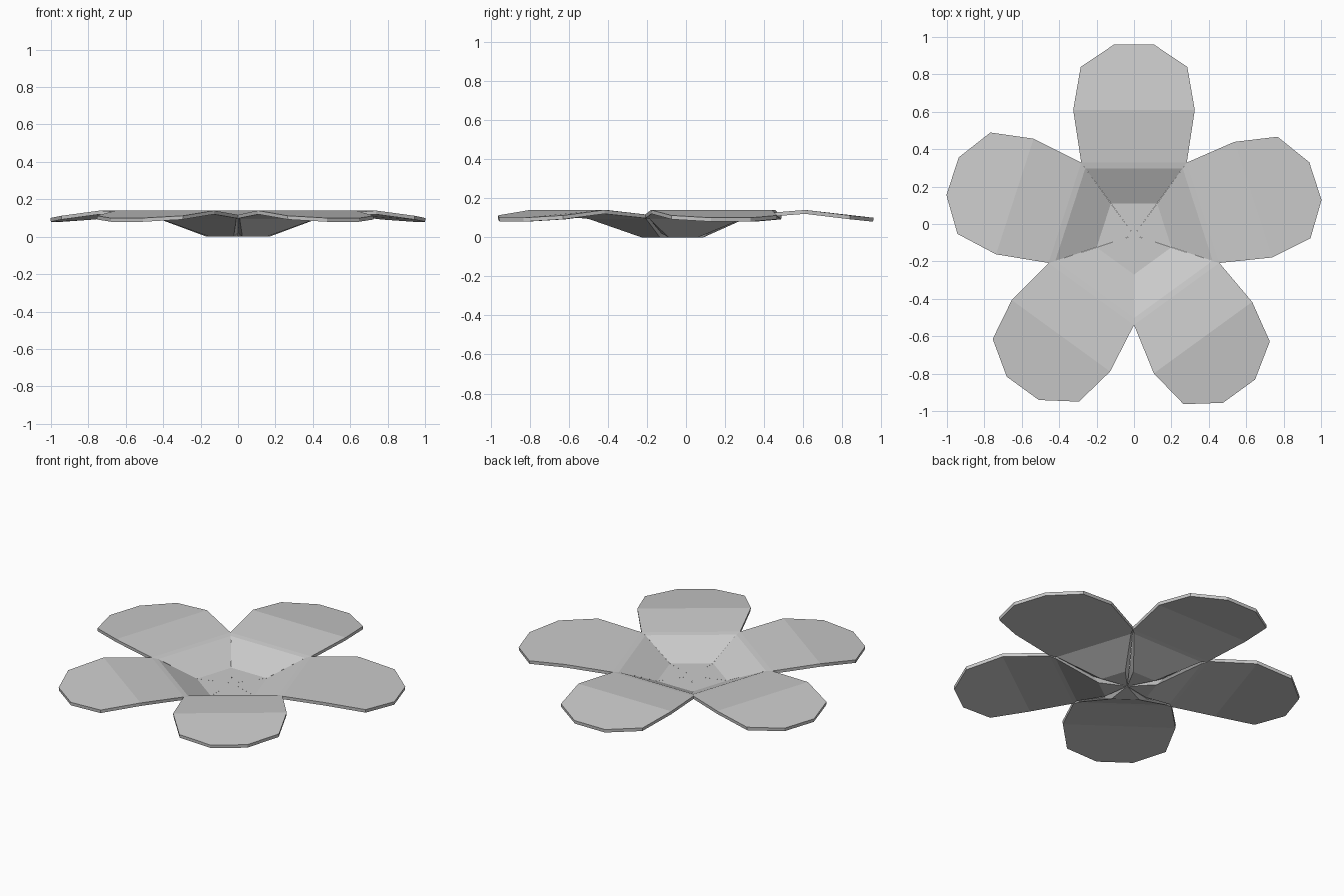
import bpy, bmesh
from math import radians, sin, cos

if "Cube" in bpy.data.objects:
    bpy.data.objects.remove(bpy.data.objects["Cube"])

# Petal rows: distance from centre, half width, height (upper and lower skins)
TOP = [(0, 0, .02), (.17, .123, .02), (.358, .26, .112), (.388, .282, .117),
       (.67, .325, .14), (.90, .285, .112), (1.02, .106, .10)]
BOTTOM = [(0, 0, 0), (.15, .08, 0), (.36, .25, .094), (.388, .281, .098),
          (.67, .323, .12), (.90, .283, .092), (1.018, .105, .08)]
CENTRE_Y = -.06


def petal(name, degrees, lean, scale):
    """One closed petal, from the flower centre to its bent tip."""
    a = radians(degrees)
    bm = bmesh.new()

    def vert(r, w, z, outer):
        if outer:                     # slight natural lean of the blade
            w += lean * r
            r *= scale
        return bm.verts.new((r * cos(a) - w * sin(a),
                             r * sin(a) + w * cos(a) + CENTRE_Y, z))

    def skin(rows):
        c = vert(*rows[0], False)
        left = [c] + [vert(r, w, z, i > 2) for i, (r, w, z) in enumerate(rows[1:])]
        right = [c] + [vert(r, -w, z, i > 2) for i, (r, w, z) in enumerate(rows[1:])]
        # floor, wall, inner blade, then the tip as one flat face
        bm.faces.new((c, right[1], left[1]))
        for i in range(1, 4):
            bm.faces.new((left[i], right[i], right[i + 1], left[i + 1]))
        bm.faces.new(right[4:] + left[:3:-1])
        return right + left[:0:-1]

    upper, lower = skin(TOP), skin(BOTTOM)
    # rim joining the two skins
    n = len(upper)
    for i in range(n):
        j = (i + 1) % n
        bm.faces.new((upper[i], lower[i], lower[j], upper[j]))
    bmesh.ops.recalc_face_normals(bm, faces=bm.faces)
    mesh = bpy.data.meshes.new(name)
    bm.to_mesh(mesh)
    bm.free()
    bpy.context.collection.objects.link(bpy.data.objects.new(name, mesh))


# Five petals around the centre, each with its own small lean
petal("back_petal", 90, 0, 1)
petal("left_petal", 162, 0, 1)
petal("front_left_petal", 234, 0, .992)
petal("front_right_petal", 306, -.035, .985)
petal("right_petal", 18, -.024, .992)
